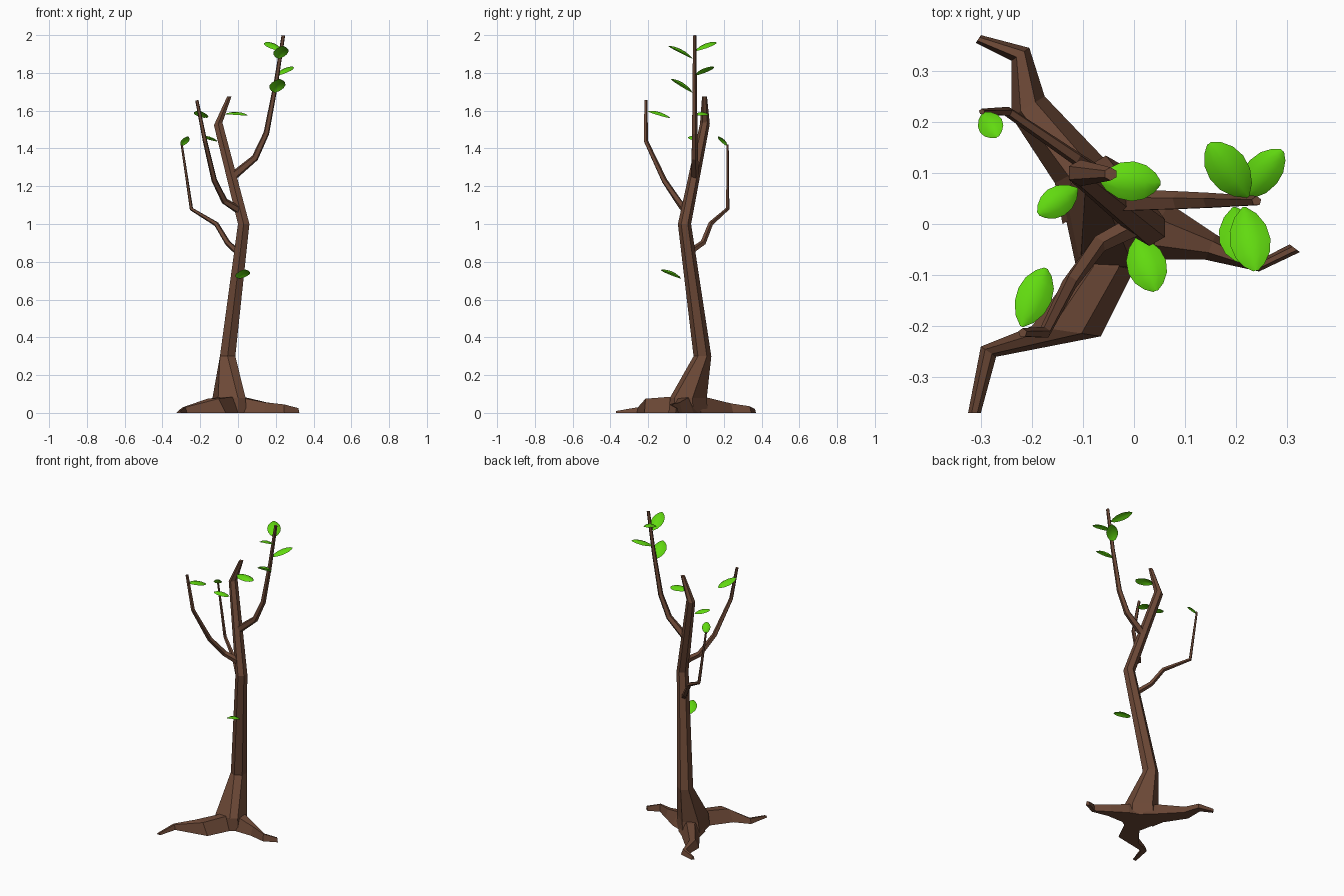
import bpy
from math import cos, sin, pi, radians
from mathutils import Vector as V


def material(name, color):
    m = bpy.data.materials.new(name)
    m.diffuse_color = color
    return m


BARK = material("bark", (0.15, 0.065, 0.037, 1))
GREEN = material("leaf_green", (0.12, 0.70, 0.005, 1))


def make(name, verts, faces, mat):
    me = bpy.data.meshes.new(name)
    me.from_pydata([tuple(v) for v in verts], [], faces)
    me.materials.append(mat)
    ob = bpy.data.objects.new(name, me)
    bpy.context.collection.objects.link(ob)
    return ob


def loft(name, rings):
    """Skin a list of closed rings (counter-clockwise about the path) and cap the ends."""
    n = len(rings[0])
    verts = [p for r in rings for p in r]
    faces = [(i * n + j, i * n + (j + 1) % n, (i + 1) * n + (j + 1) % n, (i + 1) * n + j)
             for i in range(len(rings) - 1) for j in range(n)]
    faces += [tuple(reversed(range(n))), tuple(range(len(verts) - n, len(verts)))]
    return make(name, verts, faces, BARK)


def tube(name, path, radii, n=5):
    pts = [V(p) for p in path]
    rings = []
    for i, (p, r) in enumerate(zip(pts, radii)):
        a, b = pts[max(i - 1, 0)], pts[min(i + 1, len(pts) - 1)]
        d = (p - a).normalized() + (b - p).normalized()
        d.normalize()
        u = (V((0, 1, 0)) - d * d.y).normalized()
        w = d.cross(u)
        rings.append([p + r * (u * cos(2 * pi * k / n) + w * sin(2 * pi * k / n))
                      for k in range(n)])
    return loft(name, rings)


# Trunk: flared foot, then a leaning hexagonal stem
foot = [(0.04, 0.035), (-0.05, 0.11), (-0.135, 0.065), (-0.105, -0.08), (0.0, -0.085), (0.04, -0.06)]
rings = [[V((x * 1.08, y * 1.05, 0)) for x, y in foot], [V((x, y, 0.08)) for x, y in foot]]
for x, y, z, r in [(-0.055, 0.087, 0.30, 0.047), (0.03, -0.008, 1.0, 0.035),
                   (-0.105, 0.1, 1.53, 0.026), (-0.046, 0.098, 1.675, 0.013)]:
    rings.append([V((x + r * cos(radians(30 + 60 * k)), y + r * sin(radians(30 + 60 * k)),
                     z + (0.3 * r * cos(radians(30 + 60 * k)) if z == 1.53 else 0)))
                  for k in range(6)])
loft("trunk", rings)

# Roots: flat-bottomed, each station = left edge, right edge (looking outward), height
ROOTS = {
    "root_back": [((-0.14, 0.0), (0.0, 0.08), 0.085), ((-0.155, 0.08), (-0.06, 0.13), 0.08),
                  ((-0.24, 0.21), (-0.175, 0.25), 0.05), ((-0.24, 0.32), (-0.205, 0.345), 0.035),
                  ((-0.31, 0.355), (-0.30, 0.37), 0.02)],
    "root_front": [((0.03, -0.03), (-0.11, 0.0), 0.085), ((0.0, -0.09), (-0.11, -0.08), 0.085),
                   ((-0.065, -0.22), (-0.2, -0.2), 0.075), ((-0.27, -0.26), (-0.30, -0.24), 0.03),
                   ((-0.30, -0.37), (-0.325, -0.37), 0.01)],
    "root_right": [((-0.03, 0.08), (-0.06, -0.07), 0.085), ((0.07, 0.04), (0.0, -0.07), 0.08),
                   ((0.16, -0.02), (0.14, -0.07), 0.055), ((0.24, -0.073), (0.245, -0.093), 0.045),
                   ((0.305, -0.04), (0.325, -0.055), 0.025)],
}
for name, stations in ROOTS.items():
    rings = []
    for s, t, h in stations:
        a, b = V((*s, 0)), V((*t, 0))
        if name != "root_front":
            a, b = b, a
        else:
            a, b = a, b
        up = V((0, 0, h))
        rings.append([a, a.lerp(b, 0.28) + up, a.lerp(b, 0.72) + up, b])
    ob = loft(name, rings)
    # Make the winding point outward
    import bmesh
    bm = bmesh.new()
    bm.from_mesh(ob.data)
    bmesh.ops.recalc_face_normals(bm, faces=bm.faces)
    bm.to_mesh(ob.data)
    bm.free()

# Branches
tube("branch_tall", [(-0.03, 0.045, 1.25), (0.09, 0.045, 1.35), (0.15, 0.045, 1.48),
                     (0.2, 0.045, 1.74), (0.24, 0.045, 1.998)],
     [0.024, 0.019, 0.016, 0.0125, 0.01])
tube("branch_front", [(0.01, 0.0, 1.07), (-0.07, -0.04, 1.12), (-0.125, -0.115, 1.23),
                      (-0.175, -0.213, 1.44), (-0.218, -0.213, 1.655)],
     [0.022, 0.018, 0.0155, 0.012, 0.009])
tube("branch_back", [(0.0, 0.02, 0.85), (-0.055, 0.09, 0.9), (-0.115, 0.13, 1.0),
                     (-0.247, 0.22, 1.08), (-0.298, 0.22, 1.42)],
     [0.018, 0.0155, 0.0135, 0.01, 0.006])

# Leaves: base, tip, width; a domed oval sheet
LEAVES = [((-0.297, 0.22, 1.415), (-0.268, 0.172, 1.465), 0.05),
          ((-0.11, 0.07, 1.44), (-0.187, 0.02, 1.465), 0.06),
          ((-0.068, 0.088, 1.585), (0.052, 0.08, 1.578), 0.078),
          ((0.224, 0.052, 1.92), (0.148, 0.157, 1.965), 0.08),
          ((0.207, 0.05, 1.79), (0.29, 0.143, 1.835), 0.07),
          ((0.215, 0.035, 1.88), (0.238, -0.09, 1.945), 0.08),
          ((0.195, 0.035, 1.70), (0.22, -0.075, 1.77), 0.085),
          ((0.005, -0.025, 0.715), (0.042, -0.13, 0.76), 0.078),
          ((-0.22, -0.2, 1.6), (-0.172, -0.086, 1.565), 0.07)]
ROWS = [(0.0, 0.08), (0.13, 0.55), (0.33, 0.9), (0.55, 1.0), (0.75, 0.85), (0.91, 0.5), (1.0, 0.12)]
for i, (base, tip, width) in enumerate(LEAVES, 1):
    base, tip = V(base), V(tip)
    d = tip - base
    side = d.cross(V((0, 0, 1))).normalized()
    up = side.cross(d).normalized()
    verts = []
    for t, w in ROWS:
        for c in (-1, -0.5, 0, 0.5, 1):
            lift = 0.2 * width * (w * (0.75 - c * c) - 0.25 + 0.25 * sin(pi * t))
            verts.append(base + d * t + side * (c * w * width / 2) + up * lift)
    faces = [(r * 5 + c, r * 5 + c + 1, r * 5 + c + 6, r * 5 + c + 5)
             for r in range(len(ROWS) - 1) for c in range(4)]
    leaf = make(f"leaf_{i}", verts, faces, GREEN)
    leaf.data.shade_smooth()
